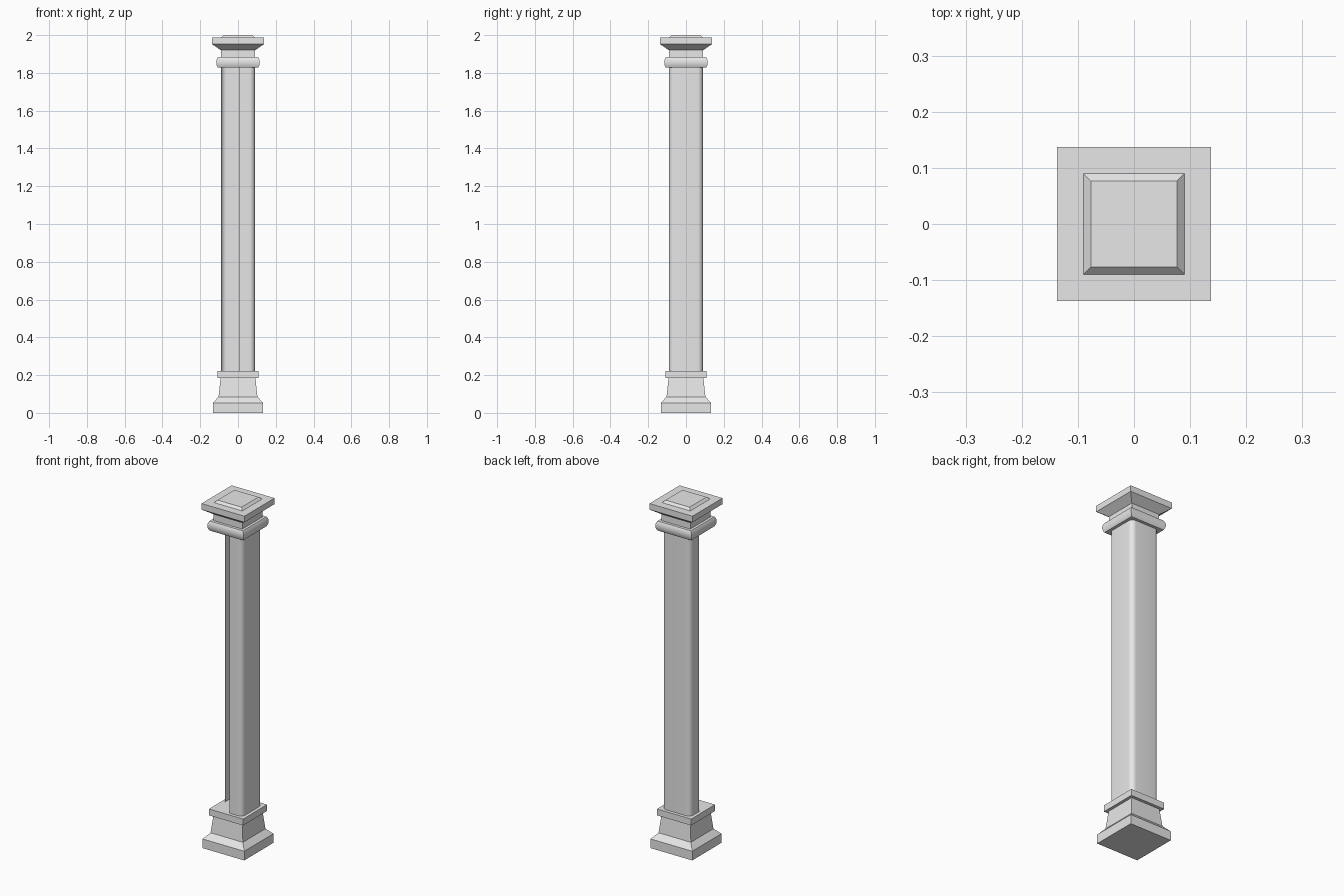
import bpy, bmesh, math

if "Cube" in bpy.data.objects:
    bpy.data.objects.remove(bpy.data.objects["Cube"], do_unlink=True)

stone = bpy.data.materials.new("pale_grey_stone")
stone.use_nodes = True
grey = (0.8, 0.8, 0.8, 1)
stone.diffuse_color = grey
stone.node_tree.nodes["Principled BSDF"].inputs["Base Color"].default_value = grey


def add_object(name, bm, angle):
    mesh = bpy.data.meshes.new(name)
    bm.to_mesh(mesh)
    bm.free()
    mesh.materials.append(stone)
    obj = bpy.data.objects.new(name, mesh)
    bpy.context.collection.objects.link(obj)
    bpy.ops.object.select_all(action="DESELECT")
    obj.select_set(True)
    bpy.context.view_layer.objects.active = obj
    bpy.ops.object.shade_smooth_by_angle(angle=math.radians(angle))
    return obj


def square_stack(name, profile, angle=1):
    """Closed square block from (half width, height) pairs."""
    bm = bmesh.new()
    rings = [[bm.verts.new((sx * h, sy * h, z))
              for sx, sy in ((-1, -1), (1, -1), (1, 1), (-1, 1))]
             for h, z in profile]
    for low, high in zip(rings, rings[1:]):
        for i in range(4):
            j = (i + 1) % 4
            bm.faces.new((low[i], low[j], high[j], high[i]))
    bm.faces.new(rings[0][::-1])
    bm.faces.new(rings[-1])
    return add_object(name, bm, angle)


def open_shaft(name, half, radius, gap, bottom, top, steps=8):
    """Thin round-cornered shell, open at its front -x corner."""
    path = [(gap, -half)]
    inner = half - radius
    for k, (sx, sy) in enumerate(((1, -1), (1, 1), (-1, 1))):
        for s in range(steps + 1):
            a = math.radians(90) * (k - 1 + s / steps)
            path.append((sx * inner + radius * math.cos(a),
                         sy * inner + radius * math.sin(a)))
    path.append((-half, gap))
    bm = bmesh.new()
    low, high = [[bm.verts.new((x, y, z)) for x, y in path] for z in (bottom, top)]
    for i in range(len(path) - 1):
        bm.faces.new((low[i], low[i + 1], high[i + 1], high[i]))
    return add_object(name, bm, 40)


# Base: plinth with sloped shoulder, tapered pedestal and collar
square_stack("plinth", [(0.133, 0), (0.133, 0.053), (0.103, 0.085)])
square_stack("pedestal", [(0.103, 0.085), (0.092, 0.186)])
square_stack("base_collar", [(0.109, 0.186), (0.109, 0.223)])

# Shaft
open_shaft("shaft", 0.09, 0.028, 0.009, 0.223, 1.828)

# Capital: rounded cushion, neck, flared slab and raised top panel
square_stack("capital_cushion",
             [(0.107, 1.828), (0.112, 1.838), (0.115, 1.85),
              (0.115, 1.863), (0.112, 1.874), (0.107, 1.883)], 40)
square_stack("capital_neck", [(0.091, 1.883), (0.091, 1.92)])
square_stack("capital_slab", [(0.091, 1.92), (0.137, 1.952), (0.137, 1.987)])
square_stack("top_panel", [(0.09, 1.987), (0.077, 2.0)])
